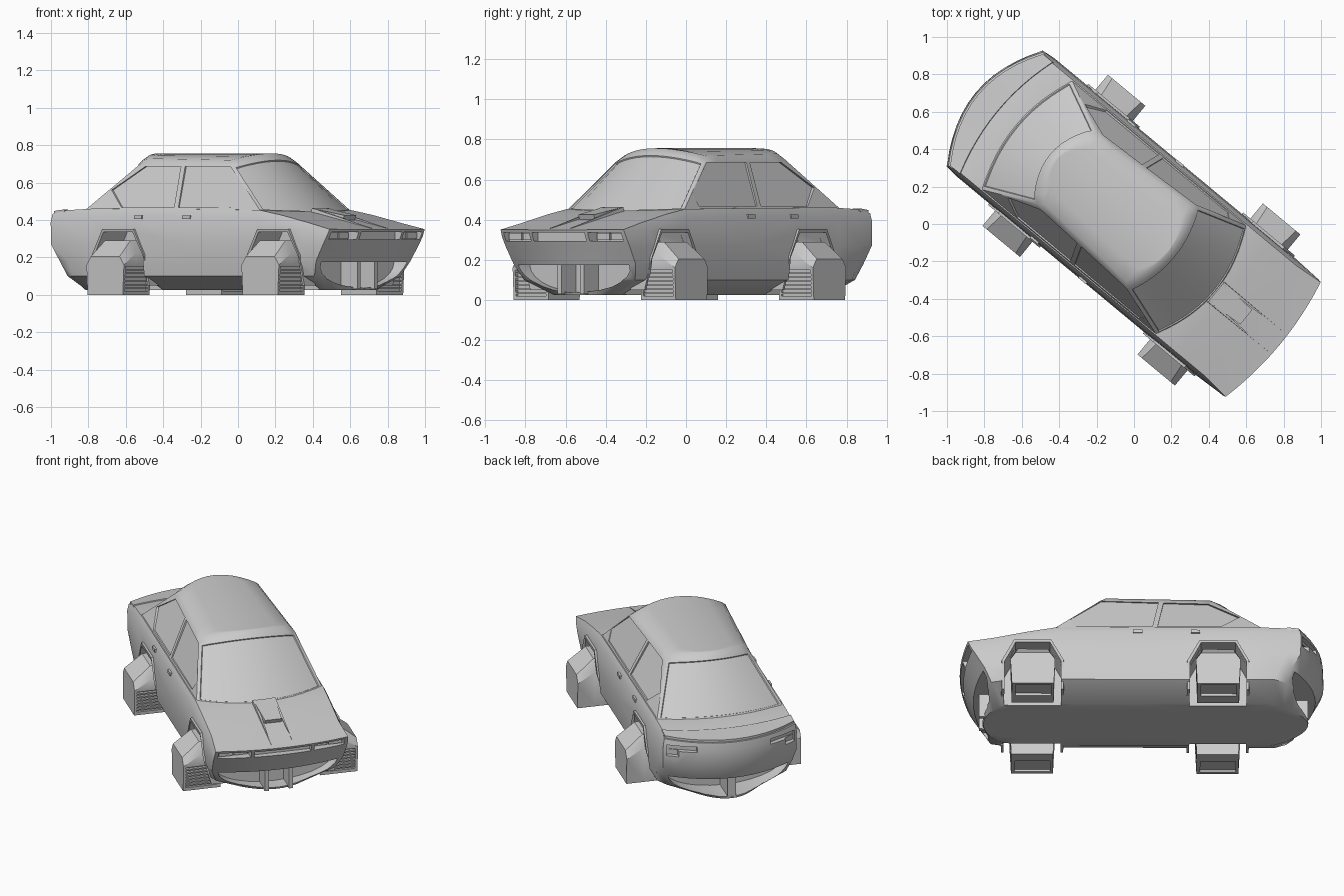
import bpy, bmesh, math
from mathutils import Matrix

if "Cube" in bpy.data.objects:
    bpy.data.objects.remove(bpy.data.objects["Cube"])

PARTS = []
# Local frame: x = forward along the car, y = sideways, z = up; turned at the end


def make(name, bm):
    bmesh.ops.recalc_face_normals(bm, faces=bm.faces[:])
    me = bpy.data.meshes.new(name)
    bm.to_mesh(me)
    bm.free()
    ob = bpy.data.objects.new(name, me)
    bpy.context.collection.objects.link(ob)
    PARTS.append(ob)
    return ob


def prism(name, *sections):
    """Capped solid through matching polygons."""
    bm = bmesh.new()
    rows = [[bm.verts.new(p) for p in s] for s in sections]
    n = len(rows[0])
    bm.faces.new(rows[0])
    bm.faces.new(rows[-1])
    for a, b in zip(rows, rows[1:]):
        for i in range(n):
            bm.faces.new((a[i], a[(i + 1) % n], b[(i + 1) % n], b[i]))
    return make(name, bm)


def box(name, x, y, z):
    q = [(x[0], z[0]), (x[1], z[0]), (x[1], z[1]), (x[0], z[1])]
    return prism(name, [(u, y[0], h) for u, h in q], [(u, y[1], h) for u, h in q])


def cut(ob, cutters):
    for c in cutters:
        c.hide_render = True
        m = ob.modifiers.new("cut", 'BOOLEAN')
        m.operation, m.solver, m.object = 'DIFFERENCE', 'EXACT', c
    dg = bpy.context.evaluated_depsgraph_get()
    me = bpy.data.meshes.new_from_object(ob.evaluated_get(dg))
    ob.modifiers.clear()
    ob.data = me
    for c in cutters:
        PARTS.remove(c)
        bpy.data.objects.remove(c)


def lerp_table(t, x):
    for (a, p), (b, q) in zip(t, t[1:]):
        if x <= b:
            return p + (q - p) * max(0, (x - a) / (b - a))
    return t[-1][1]


def half_outline(wr, ur, rb, wf, uf, fb, fr, w=None, n=6):
    """Half plan outline: bowed rear, side stations, bowed front."""
    pts = [(ur - rb * (1 - (k / n) ** 2), wr * k / n) for k in range(n + 1)]
    pts += [(ur + (uf - ur) * f, w or wr + (wf - wr) * f) for f in fr]
    pts += [(uf + fb * (1 - (k / n) ** 2), wf * k / n) for k in range(n, -1, -1)]
    return pts


def shell(rings):
    """Stack of symmetric outlines, each with its own height function, capped."""
    bm = bmesh.new()
    loops = []
    for pts, zf in rings:
        L = [bm.verts.new((u, v, zf(u, v))) for u, v in pts]
        R = [bm.verts.new((u, -v, zf(u, v))) for u, v in pts[1:-1]]
        loops.append((L, R))
    for (L0, R0), (L1, R1) in zip(loops, loops[1:]):
        a, b = L0 + R0[::-1], L1 + R1[::-1]
        for i in range(len(a)):
            j = (i + 1) % len(a)
            bm.faces.new((a[i], a[j], b[j], b[i]))
    for (pts, zf), (L, R) in ((rings[0], loops[0]), (rings[-1], loops[-1])):
        rows = []
        for i, (u, v) in enumerate(pts[1:-1]):
            mid = [bm.verts.new((u, v * t, zf(u, v * t))) for t in (.66, .33, 0, -.33, -.66)]
            rows.append([L[i + 1]] + mid + [R[i]])
        for p, q in zip(rows, rows[1:]):
            for i in range(6):
                bm.faces.new((p[i], p[i + 1], q[i + 1], q[i]))
        for tip, row in ((L[0], rows[0]), (L[-1], rows[-1])):
            for i in range(6):
                bm.faces.new((tip, row[i], row[i + 1]))
    return bm


# Lower body
TOP = [(-1.12, .41), (-.97, .43), (-.88, .452), (-.7, .46), (.45, .455), (.6, .43), (.97, .35), (1.03, .338)]
top = lambda u, v=0: lerp_table(TOP, u) + .008 * (1 - (v / .4) ** 2)
FR = [.04, .14, .3, .5, .74, .82, .92]
body = make("car_body", shell([
    (half_outline(.2, -.87, .14, .2, .79, .085, FR, .24), lambda u, v: .025),
    (half_outline(.36, -.885, .14, .36, .83, .075, FR, .397), lambda u, v: .1),
    (half_outline(.39, -.915, .14, .395, .87, .065, FR, .408), lambda u, v: .18),
    (half_outline(.402, -.965, .135, .402, .925, .055, FR, .41), lambda u, v: .27),
    (half_outline(.402, -.968, .13, .402, .95, .048, FR, .404), lambda u, v: top(u, v) - .042),
    (half_outline(.394, -.962, .13, .398, .967, .045, FR, .383), top)]))

ARCH = [(-.165, -.1), (-.165, .21), (-.1, .335), (.1, .335), (.165, .21), (.165, -.1)]
AXLES = [("front", .59), ("rear", -.487)]


def arch_cutter(c, s, y0=.22):
    return prism("arch_cutter", [(c + u, s * y0, z) for u, z in ARCH], [(c + u, s * .7, z) for u, z in ARCH])


cutters = [arch_cutter(c, s) for _, c in AXLES for s in (1, -1)]
# Bowl-shaped intakes at both ends
bowl = [(.36 * math.cos(math.pi * k / 14), .175 - .138 * math.sin(math.pi * k / 14)) for k in range(15)]
for x0, x1 in ((.785, 1.2), (-1.3, -.84)):
    cutters.append(prism("intake_cutter", [(x0, v, z) for v, z in bowl], [(x1, v, z) for v, z in bowl]))
# Lamp and grille pockets
cutters.append(box("grille_cutter", (.95, 1.2), (-.17, .17), (.295, .335)))
for s in (1, -1):
    cutters.append(box("headlight_cutter", (.92, 1.2), (s * .19, s * .38), (.295, .337)))
    for y, z in ((.22, .365), (.32, .33)):
        plan = [(-.95, .385), (-.95 - .5 * (.385 - y), y), (-1.3, y), (-1.3, .385)]
        cutters.append(prism("taillight_cutter", [(u, s * v, z) for u, v in plan],
                             [(u, s * v, .398) for u, v in plan]))
cut(body, cutters)
for s in (1, -1):
    for y in (.2, .29):
        box("headlight", (.9, .935), (s * y, s * (y + .08)), (.3, .333))
    box("front_intake_divider", (.77, .9), (s * .06, s * .085), (.03, .185))
box("rear_intake_divider", (-1.01, -.83), (-.025, .025), (.03, .185))

# Cabin with inset front and rear glass
q = lambda v, w: 1 - (v / w) ** 2
GF = [.15, .32, .5, .68, .85]
bm = shell([
    (half_outline(.381, -.75, .08, .38, .475, .1, GF), lambda u, v: top(u, v) - .008),
    (half_outline(.25, -.47, .1, .29, .195, .07, GF), lambda u, v: .692 + .042 * q(v, .28)),
    (half_outline(.225, -.44, .1, .262, .165, .07, GF), lambda u, v: .72 + .036 * q(v, .26))])
bmesh.ops.recalc_face_normals(bm, faces=bm.faces[:])
for s in (1, -1):
    glass = [f for f in bm.faces if s * f.normal.x > .4 and .5 < f.calc_center_median().z < .66]
    bmesh.ops.inset_region(bm, faces=glass, thickness=.02, depth=0, use_even_offset=True)
    bmesh.ops.inset_region(bm, faces=glass, thickness=.003, depth=-.006, use_even_offset=True)
cabin = make("cabin", bm)


def side_v(u, z):
    return .381 - (z - .455) / .24 * (.381 - .278 - .0615 * u)


# Side window recesses
WINDOWS = [[(-.105, .468), (.345, .468), (.37, .53), (.19, .685), (-.14, .685)],
           [(-.135, .468), (-.5, .468), (-.61, .56), (-.43, .685), (-.17, .685)]]
cut(cabin, [prism("window_cutter", [(u, s * (side_v(u, z) - .01), z) for u, z in w],
                  [(u, s * (side_v(u, z) + .08), z) for u, z in w]) for w in WINDOWS for s in (1, -1)])

# Raised trunk lip following the rear bow
bm = bmesh.new()
rows = []
for k in range(-6, 7):
    a = k / 6
    ui, uo = -.88 - .06 * (1 - a * a), -.955 - .128 * (1 - a * a)
    rows.append([bm.verts.new((u, .388 * a, top(u, .388 * a) + d))
                 for u, d in ((ui, -.01), (ui - .008, .006), (uo, .014), (uo, -.01))])
for p, r in zip(rows, rows[1:]):
    for i in range(4):
        bm.faces.new((p[i], p[(i + 1) % 4], r[(i + 1) % 4], r[i]))
bm.faces.new(rows[0])
bm.faces.new(rows[-1])
make("trunk_lip", bm)

# Hood scoop with two tapering fins
prism("hood_scoop", [(.57, -.065, .462), (.57, .065, .462), (.78, .05, .425), (.78, -.05, .425)],
      [(.55, -.068, .42), (.55, .068, .42), (.76, .05, .375), (.76, -.05, .375)])
for s in (1, -1):
    prism("scoop_fin", [(.57, s * .069, .464), (.57, s * .05, .464), (.985, s * .066, .356)],
          [(.57, s * .072, .41), (.57, s * .048, .41), (.985, s * .072, .335)])

# Wheel pods with sloping tops, arch trims and louvres
POD = [(-.122, 0), (.122, 0), (.13, .16), (.1, .205), (-.1, .205), (-.13, .16)]
POD_IN = [(-.122, 0), (.122, 0), (.13, .225), (.088, .29), (-.088, .29), (-.13, .225)]
LIP = [(-.183, .05), (-.183, .216), (-.11, .353), (.11, .353), (.183, .216), (.183, .05)]
for s in (1, -1):
    for end, c in AXLES:
        pod = prism(end + "_wheel_pod", [(c + u, s * .525, z) for u, z in POD],
                    [(c + u, s * .42, z) for u, z in POD_IN], [(c + u, s * .3, z) for u, z in POD_IN])
        cut(pod, [box("louvre_cutter", (c + .108, c + .2), (s * .315, s * .51), (.02, .15)),
                  box("underside_cutter", (c - .105, c + .1), (s * .38, s * .505), (-.1, .015))])
        for k in range(6):
            z = .03 + .02 * k
            box("louvre", (c + .1, c + .12 + .04 * z), (s * .31, s * .515), (z, z + .008))
        # Trim leans with the body: proud at the arch top, tucked in at the feet
        lip = prism(end + "_arch_trim", [(c + u, s * (.37 if z > .1 else .28), z) for u, z in LIP],
                    [(c + u * .98, s * (.42 if z > .1 else .37), z) for u, z in LIP])
        cut(lip, [arch_cutter(c, s)])
    # Door handles
    for u in (-.02, -.355):
        box("door_handle", (u - .027, u + .027), (s * .38, s * .412), (.405, .425))

# Smooth shading and final heading of the car
turn = Matrix.Rotation(-math.radians(39.7), 4, 'Z')
for ob in PARTS:
    ob.data.transform(turn)
    ob.select_set(True)
bpy.context.view_layer.objects.active = body
bpy.ops.object.shade_smooth_by_angle(angle=math.radians(38))
